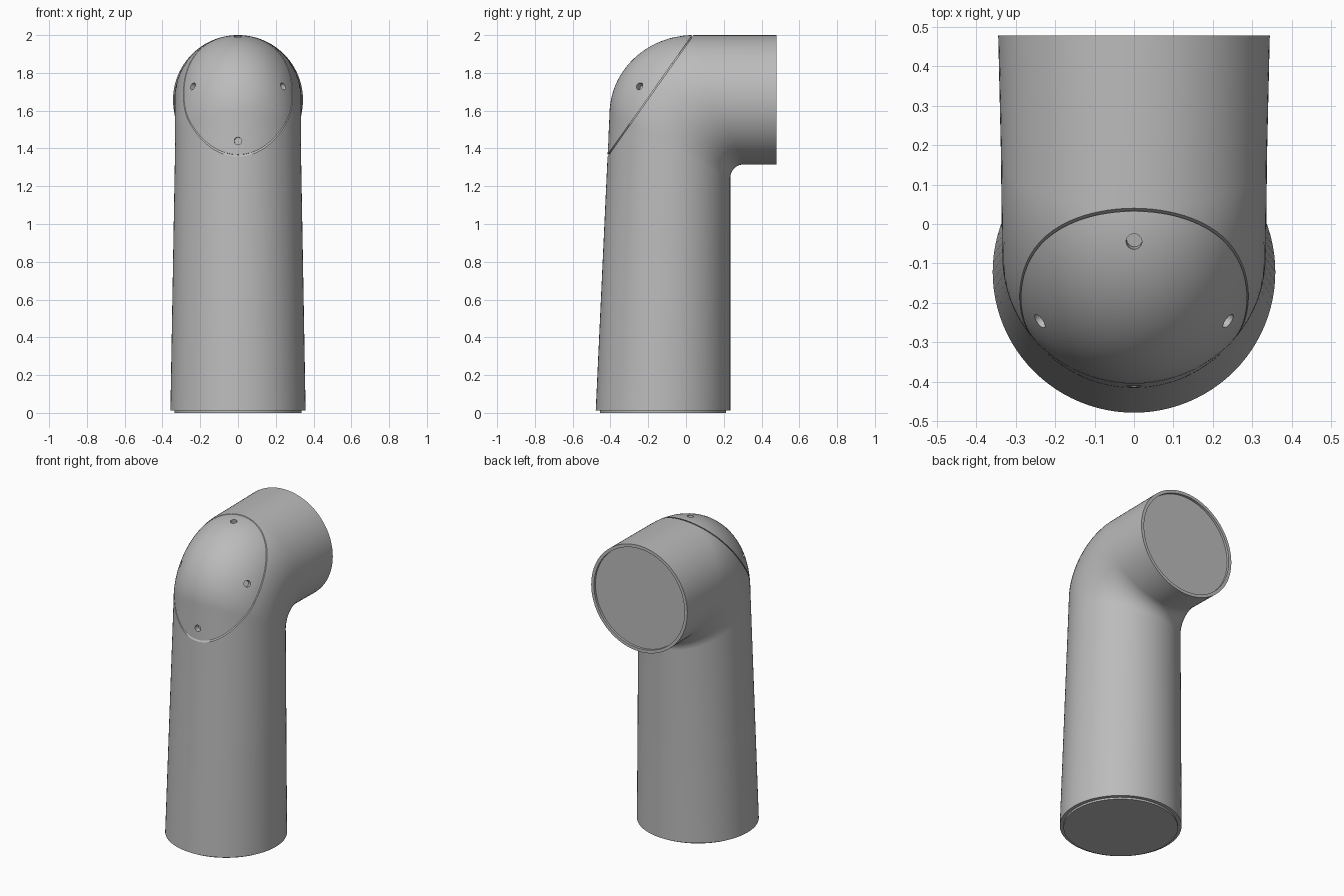
import bpy, bmesh, math
from mathutils import Vector

if "Cube" in bpy.data.objects:
    bpy.data.objects.remove(bpy.data.objects["Cube"])

SEGMENTS = 96
BEND_STEPS = 28

grey = bpy.data.materials.new("plain grey")
grey.use_nodes = True
colour = (0.5, 0.5, 0.5, 1)
grey.diffuse_color = colour
grey.node_tree.nodes["Principled BSDF"].inputs["Base Color"].default_value = colour


def section(inner, outer, half_width):
    """Elliptical ring between an inner and an outer point of the side profile."""
    a, b = Vector((0, *inner)), Vector((0, *outer))
    mid, axis = (a + b) / 2, (b - a) / 2
    side = Vector((half_width, 0, 0))
    return [mid + axis * math.cos(u) + side * math.sin(u)
            for u in (2 * math.pi * i / SEGMENTS for i in range(SEGMENTS))]


def elbow_sections():
    rings = [section((0.235, 0.012), (-0.478, 0.012), 0.358)]
    for i in range(BEND_STEPS + 1):
        t = i / BEND_STEPS
        c, s = math.cos(t * math.pi / 2), math.sin(t * math.pi / 2)
        inner = (0.305 - 0.07 * c, 1.245 + 0.07 * s)
        outer = (0.04 - 0.445 * c, 1.58 + 0.42 * s)
        rings.append(section(inner, outer, 0.333 + 0.004 * t))
    rings.append(section((0.478, 1.315), (0.478, 2.0), 0.344))
    return rings


def build_elbow():
    bm = bmesh.new()
    rings = [[bm.verts.new(p) for p in ring] for ring in elbow_sections()]
    for low, high in zip(rings, rings[1:]):
        for i in range(SEGMENTS):
            j = (i + 1) % SEGMENTS
            bm.faces.new((low[i], low[j], high[j], high[i]))
    caps = [bm.faces.new(rings[0]), bm.faces.new(rings[-1])]
    bmesh.ops.recalc_face_normals(bm, faces=bm.faces)
    return bm, caps


def step_face(bm, face, inset, offset):
    """Inset a flat cap, then raise or sink it with straight walls."""
    bmesh.ops.inset_region(bm, faces=[face], thickness=inset)
    normal = face.normal.copy()
    new = bmesh.ops.extrude_discrete_faces(bm, faces=[face])["faces"][0]
    bmesh.ops.translate(bm, verts=new.verts, vec=normal * offset)


def cut(bm, point, normal, keep_outer):
    """Keep one side of a plane and close the opening with one face."""
    bmesh.ops.bisect_plane(bm, geom=bm.verts[:] + bm.edges[:] + bm.faces[:],
                           plane_co=point, plane_no=normal,
                           clear_inner=keep_outer, clear_outer=not keep_outer)
    rim = [e for e in bm.edges if e.is_boundary]
    cap = bmesh.ops.contextual_create(bm, geom=rim)["faces"][0]
    bmesh.ops.recalc_face_normals(bm, faces=bm.faces)
    return cap


def finish(bm, name):
    mesh = bpy.data.meshes.new(name)
    bm.to_mesh(mesh)
    bm.free()
    obj = bpy.data.objects.new(name, mesh)
    bpy.context.collection.objects.link(obj)
    mesh.materials.append(grey)
    return obj


def smooth(obj):
    bpy.ops.object.select_all(action='DESELECT')
    obj.select_set(True)
    bpy.context.view_layer.objects.active = obj
    bpy.ops.object.shade_smooth_by_angle(angle=math.radians(30))


# Slanted plane that separates the cover from the pipe
seam_low, seam_high = Vector((0, -0.413, 1.36)), Vector((0, 0.04, 2.0))
seam_normal = (seam_high - seam_low).cross(Vector((1, 0, 0))).normalized()
if seam_normal.z < 0:
    seam_normal.negate()
gap = 0.006

# Pipe body with foot plate, recessed outlet and seat under the cover
bm, (foot, outlet) = build_elbow()
step_face(bm, foot, 0.022, 0.012)
step_face(bm, outlet, 0.02, -0.015)
seat = cut(bm, seam_low, seam_normal, False)
step_face(bm, seat, 0.012, gap)
smooth(finish(bm, "pipe_body"))

# Rounded cover
bm, _ = build_elbow()
cut(bm, seam_low + seam_normal * gap, seam_normal, True)
cover = finish(bm, "elbow_cover")
bpy.context.view_layer.update()

# Four screw holes drilled square to the cover surface
cutters = []
for spot in ((0, -0.046, 2.0), (0, -0.42, 1.44), (0.23, -0.24, 1.725), (-0.23, -0.24, 1.725)):
    _, place, normal, _ = cover.closest_point_on_mesh(Vector(spot))
    bpy.ops.mesh.primitive_cylinder_add(vertices=24, radius=0.02, depth=0.07, location=place,
                                        rotation=normal.to_track_quat('Z', 'Y').to_euler())
    cutter = bpy.context.object
    cutter.name = "screw_hole_cutter"
    cutter.hide_render = True
    cutter.data.materials.append(grey)
    cutters.append(cutter)
    modifier = cover.modifiers.new("screw_hole", 'BOOLEAN')
    modifier.operation = 'DIFFERENCE'
    modifier.solver = 'EXACT'
    modifier.object = cutter

bpy.ops.object.select_all(action='DESELECT')
cover.select_set(True)
bpy.context.view_layer.objects.active = cover
for name in [m.name for m in cover.modifiers]:
    bpy.ops.object.modifier_apply(modifier=name)
for cutter in cutters:
    bpy.data.objects.remove(cutter)
smooth(cover)
